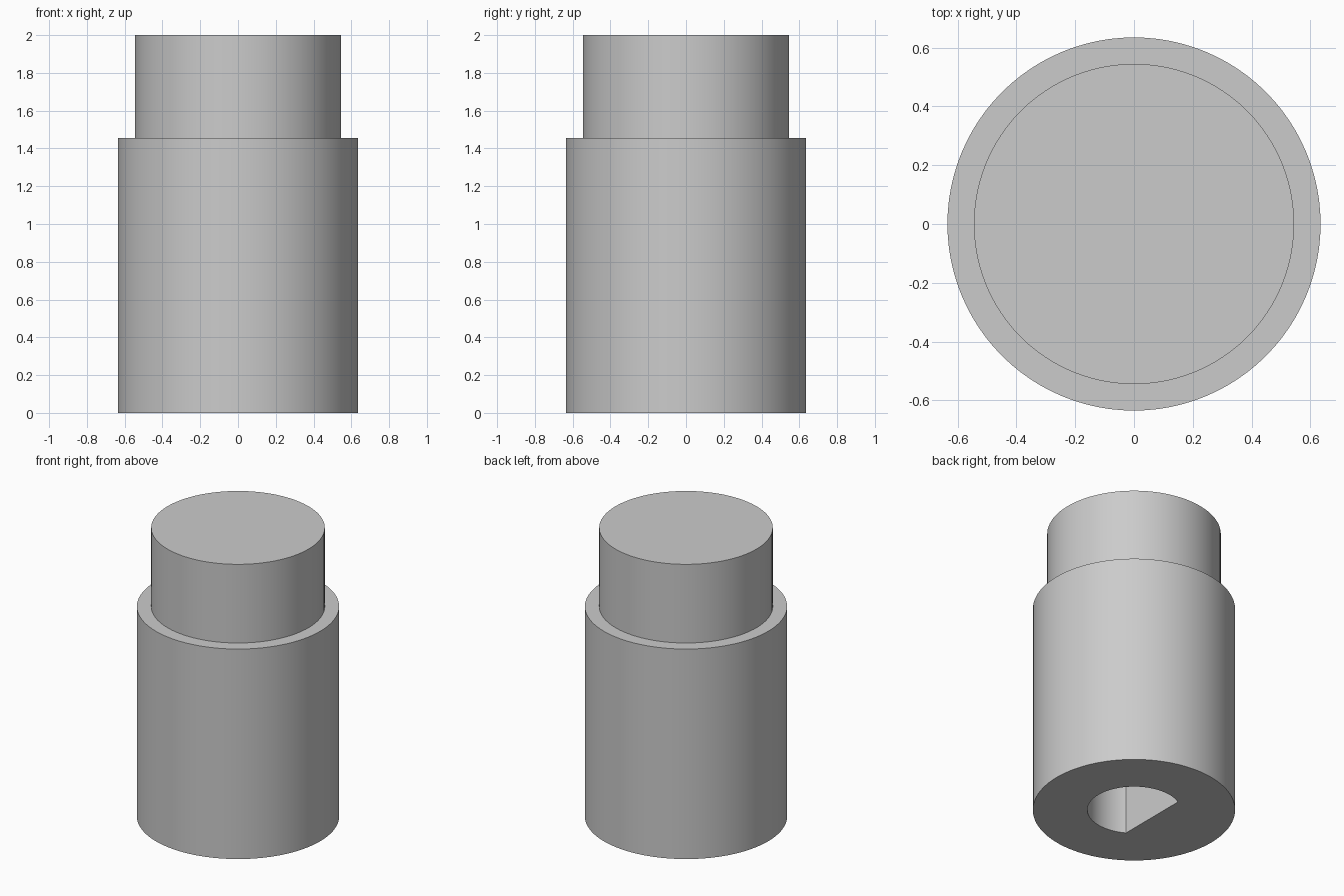
import bpy, bmesh, math

cube = bpy.data.objects.get("Cube")
if cube:
    bpy.data.objects.remove(cube, do_unlink=True)

SEGMENTS = 96
BODY_R, NECK_R, BORE_R = 0.635, 0.545, 0.293
SHOULDER_Z, TOP_Z, BORE_DEPTH = 1.455, 2.0, 1.1
FLAT_X = -0.147

grey = bpy.data.materials.new("plain_grey")
grey.use_nodes = True
colour = (0.6, 0.6, 0.6, 1)
grey.diffuse_color = colour
grey.node_tree.nodes["Principled BSDF"].inputs["Base Color"].default_value = colour


def arc(radius, start, end, count):
    """Evenly spaced points on an arc."""
    steps = [start + (end - start) * i / count for i in range(count + 1)]
    return [(radius * math.cos(a), radius * math.sin(a)) for a in steps]


def make_object(name, bm):
    bmesh.ops.recalc_face_normals(bm, faces=bm.faces)
    mesh = bpy.data.meshes.new(name)
    bm.to_mesh(mesh)
    bm.free()
    mesh.materials.append(grey)
    obj = bpy.data.objects.new(name, mesh)
    bpy.context.collection.objects.link(obj)
    return obj


# Stepped body: a disc extruded, inset at the shoulder and extruded again
bm = bmesh.new()
outline = arc(BODY_R, 0, math.tau, SEGMENTS)[:-1]
base = bm.faces.new([bm.verts.new((x, y, 0)) for x, y in outline])
bottom = bmesh.ops.extrude_face_region(bm, geom=[base], use_keep_orig=True)
top = next(g for g in bottom["geom"] if isinstance(g, bmesh.types.BMFace))
bmesh.ops.translate(bm, verts=top.verts, vec=(0, 0, SHOULDER_Z))
rim = bmesh.ops.extrude_discrete_faces(bm, faces=[top])["faces"][0]
ring_scale = NECK_R / BODY_R
bmesh.ops.scale(bm, verts=rim.verts, vec=(ring_scale, ring_scale, 1))
cap = bmesh.ops.extrude_discrete_faces(bm, faces=[rim])["faces"][0]
bmesh.ops.translate(bm, verts=cap.verts, vec=(0, 0, TOP_Z - SHOULDER_Z))
body = make_object("knob_body", bm)

# D-shaped shaft bore, open at the bottom with its flat on the -x side
bm = bmesh.new()
half = math.acos(FLAT_X / BORE_R)
d_shape = arc(BORE_R, -half, half, 64)
lower = [bm.verts.new((x, y, -0.1)) for x, y in d_shape]
upper = [bm.verts.new((x, y, BORE_DEPTH)) for x, y in d_shape]
bm.faces.new(lower)
bm.faces.new(upper)
for i in range(len(lower)):
    bm.faces.new((lower[i - 1], lower[i], upper[i], upper[i - 1]))
cutter = make_object("bore_cutter", bm)
cutter.hide_render = True

# Cut the bore, then drop the cutter
cut = body.modifiers.new("shaft_bore", 'BOOLEAN')
cut.operation = 'DIFFERENCE'
cut.solver = 'EXACT'
cut.object = cutter
bpy.ops.object.select_all(action='DESELECT')
body.select_set(True)
bpy.context.view_layer.objects.active = body
bpy.ops.object.modifier_apply(modifier=cut.name)
bpy.data.objects.remove(cutter, do_unlink=True)
bpy.ops.object.shade_smooth_by_angle(angle=math.radians(30))
